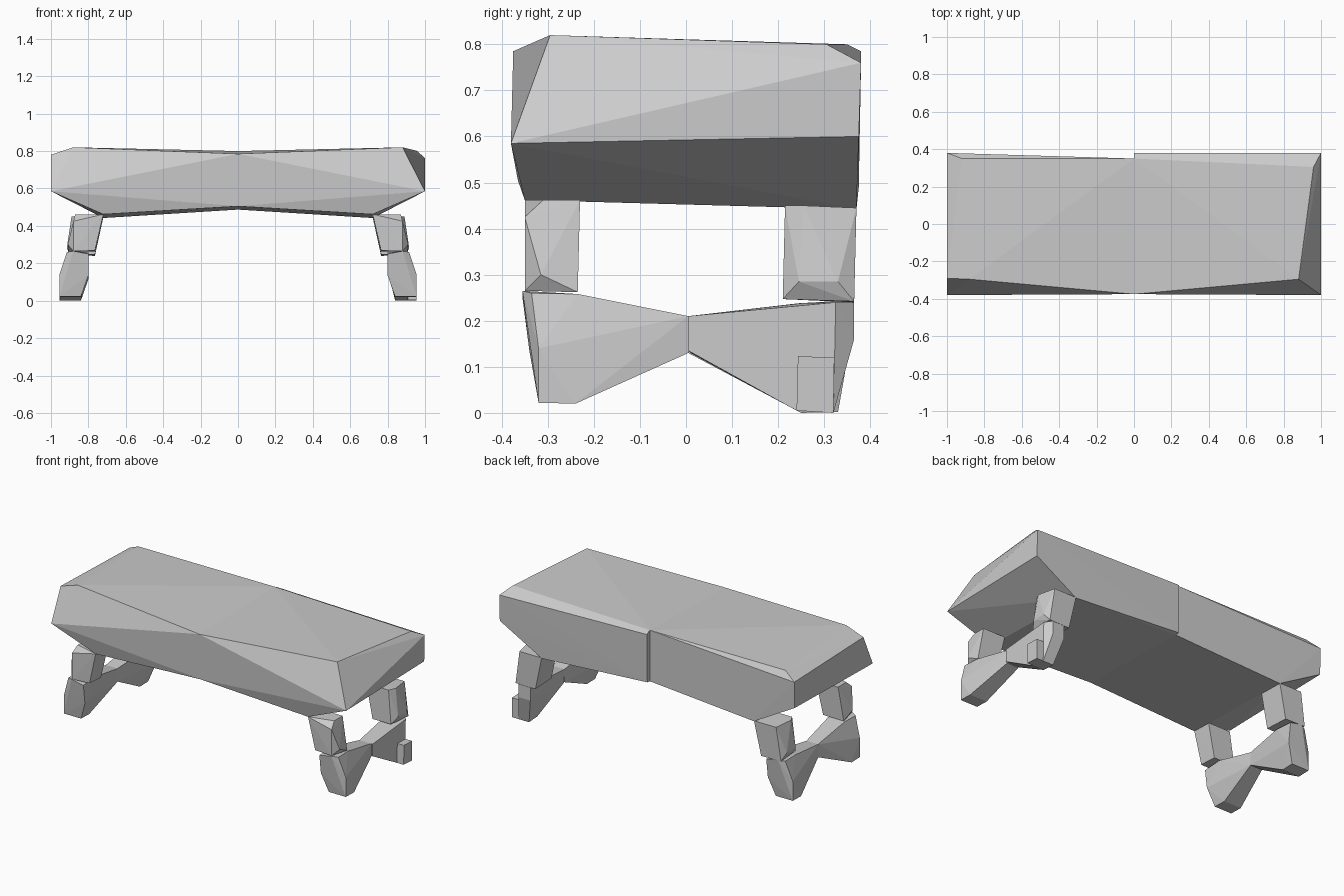
import bpy, bmesh


def hull(name, pts, sx=1):
    """Faceted convex block through the given corners, optionally flipped in x."""
    bm = bmesh.new()
    for x, y, z in pts:
        bm.verts.new((x * sx, y, z))
    res = bmesh.ops.convex_hull(bm, input=bm.verts[:])
    loose = [v for v in bm.verts if not v.link_faces]
    bmesh.ops.delete(bm, geom=loose, context='VERTS')
    bmesh.ops.recalc_face_normals(bm, faces=bm.faces[:])
    me = bpy.data.meshes.new(name)
    bm.to_mesh(me)
    bm.free()
    ob = bpy.data.objects.new(name, me)
    bpy.context.collection.objects.link(ob)
    return ob


# Seat: two faceted halves meeting at a slightly arched middle
middle = [(0, -.375, .785), (0, -.365, .505), (0, .35, .80), (0, .35, .487)]
ends = [(1, -.38, .585), (.88, -.295, .82), (1, .38, .76), (1, .375, .60),
        (.72, -.35, .462), (.72, .37, .442)]
hull("seat_right", middle + ends + [(.96, .305, .80), (0, .38, .785), (0, .375, .49)])
hull("seat_left", middle + ends + [(1, -.29, .78), (.92, .35, .80)], -1)

# Corner blocks of the upper legs
upper_front = [(.72, -.35, .462), (.88, -.35, .425), (.87, -.31, .462),
               (.72, -.23, .462), (.87, -.23, .462),
               (.765, -.345, .268), (.88, -.35, .265), (.91, -.315, .30),
               (.765, -.235, .262), (.905, -.235, .262)]
upper_back = [(.72, .37, .445), (.87, .37, .445), (.72, .215, .45),
              (.87, .215, .45), (.89, .255, .45),
              (.765, .365, .24), (.90, .365, .242), (.765, .21, .247),
              (.89, .21, .247), (.915, .245, .285), (.915, .33, .285)]

# Lower legs flare out to the feet and narrow to a thin joint at y = 0
lower_front = [(.80, -.355, .25), (.88, -.355, .265), (.915, -.335, .26),
               (.80, -.235, .258), (.91, -.235, .258),
               (.80, -.34, .135), (.955, -.32, .14),
               (.84, -.32, .022), (.955, -.32, .022),
               (.84, -.24, .02), (.955, -.24, .02),
               (.82, .005, .21), (.90, .005, .21), (.82, .005, .13), (.90, .005, .13)]
lower_back_right = [(.80, .365, .24), (.88, .365, .24), (.91, .325, .24),
                    (.80, .25, .238), (.80, .365, .16), (.88, .365, .16),
                    (.84, .32, 0), (.91, .32, 0), (.84, .24, .005), (.91, .24, .005),
                    (.82, .005, .21), (.91, .005, .21), (.82, .01, .13), (.91, .005, .135)]
lower_back_left = [(x, .01 - y, max(z - .02, 0) if y < -.2 else z)
                   for x, y, z in lower_front]

for side, sx in (("right", 1), ("left", -1)):
    hull(f"upper_front_leg_{side}", upper_front, sx)
    hull(f"upper_back_leg_{side}", upper_back, sx)
    hull(f"lower_front_leg_{side}", lower_front, sx)
    back = lower_back_right if sx > 0 else lower_back_left
    hull(f"lower_back_leg_{side}", back, sx)

# Small block on the outside of the back right foot
hull("foot_block", [(x, y, z) for x in (.86, .955)
                    for y, z in ((.24, .005), (.32, 0), (.243, .123), (.322, .12))])
